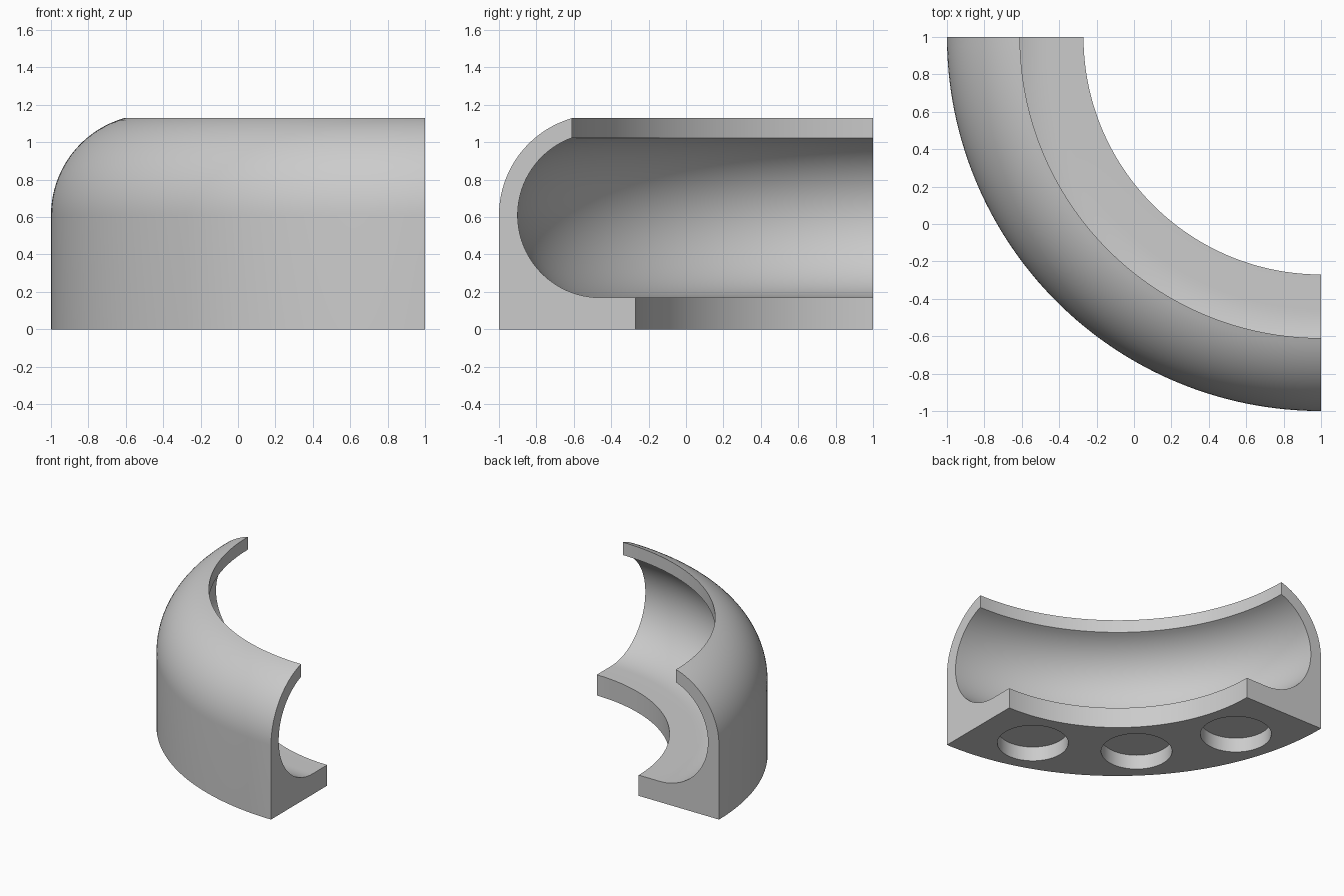
import bpy
import bmesh
from math import sin, cos, radians
from mathutils import Vector

if "Cube" in bpy.data.objects:
    bpy.data.objects.remove(bpy.data.objects["Cube"], do_unlink=True)

AXIS = Vector((1, 1, 0))          # vertical axis the section sweeps around
BORE_R, BORE_Z = 1.46, 0.61       # centre of the round channel in the section
INNER, OUTER, LIP = 1.27, 2.0, 1.61


def arc(radius, start, end, steps):
    """Points of an arc about the channel centre, as (distance, height)."""
    angles = [radians(start + (end - start) * i / steps) for i in range(steps + 1)]
    return [(BORE_R + radius * cos(a), BORE_Z + radius * sin(a)) for a in angles]


def ring_point(distance, degrees, z=0):
    a = radians(degrees)
    return AXIS + Vector((distance * cos(a), distance * sin(a), z))


# Material
grey = bpy.data.materials.new("light grey")
grey.use_nodes = True
colour = (0.6, 0.6, 0.6, 1)
grey.diffuse_color = colour
grey.node_tree.nodes["Principled BSDF"].inputs["Base Color"].default_value = colour

# Cross-section: flat base, rounded outer wall, cut lip, round channel, floor
profile = [(INNER, 0), (OUTER, 0)]
profile += arc(OUTER - BORE_R, 0, 73.9, 20)
profile += arc(0.44, 70.1, -90, 40)
profile += [(INNER, BORE_Z - 0.44)]

# Quarter-turn channel body
bm = bmesh.new()
section = bm.faces.new([bm.verts.new(ring_point(r, 180, z)) for r, z in profile])
bmesh.ops.spin(bm, geom=[section] + section.edges[:] + section.verts[:], cent=AXIS,
               axis=(0, 0, 1), angle=radians(90), steps=64, use_duplicate=False)
bmesh.ops.remove_doubles(bm, verts=bm.verts[:], dist=1e-5)
bmesh.ops.recalc_face_normals(bm, faces=bm.faces[:])
mesh = bpy.data.meshes.new("curved_channel")
bm.to_mesh(mesh)
bm.free()
mesh.materials.append(grey)
body = bpy.data.objects.new("curved_channel", mesh)
bpy.context.collection.objects.link(body)

# Three blind round sockets in the underside
DEPTH = 0.12
for offset in (-28, 0, 28):
    bpy.ops.mesh.primitive_cylinder_add(
        vertices=64, radius=0.267, depth=2 * DEPTH,
        location=ring_point((INNER + OUTER) / 2, 225 + offset))
    cutter = bpy.context.object
    cutter.name = "socket_cutter"
    cutter.hide_render = True
    cutter.data.materials.append(grey)
    cut = body.modifiers.new("socket", 'BOOLEAN')
    cut.operation = 'DIFFERENCE'
    cut.solver = 'EXACT'
    cut.object = cutter
    bpy.ops.object.select_all(action='DESELECT')
    body.select_set(True)
    bpy.context.view_layer.objects.active = body
    bpy.ops.object.modifier_apply(modifier=cut.name)
    bpy.data.objects.remove(cutter, do_unlink=True)

bpy.ops.object.shade_smooth_by_angle(angle=radians(30))
